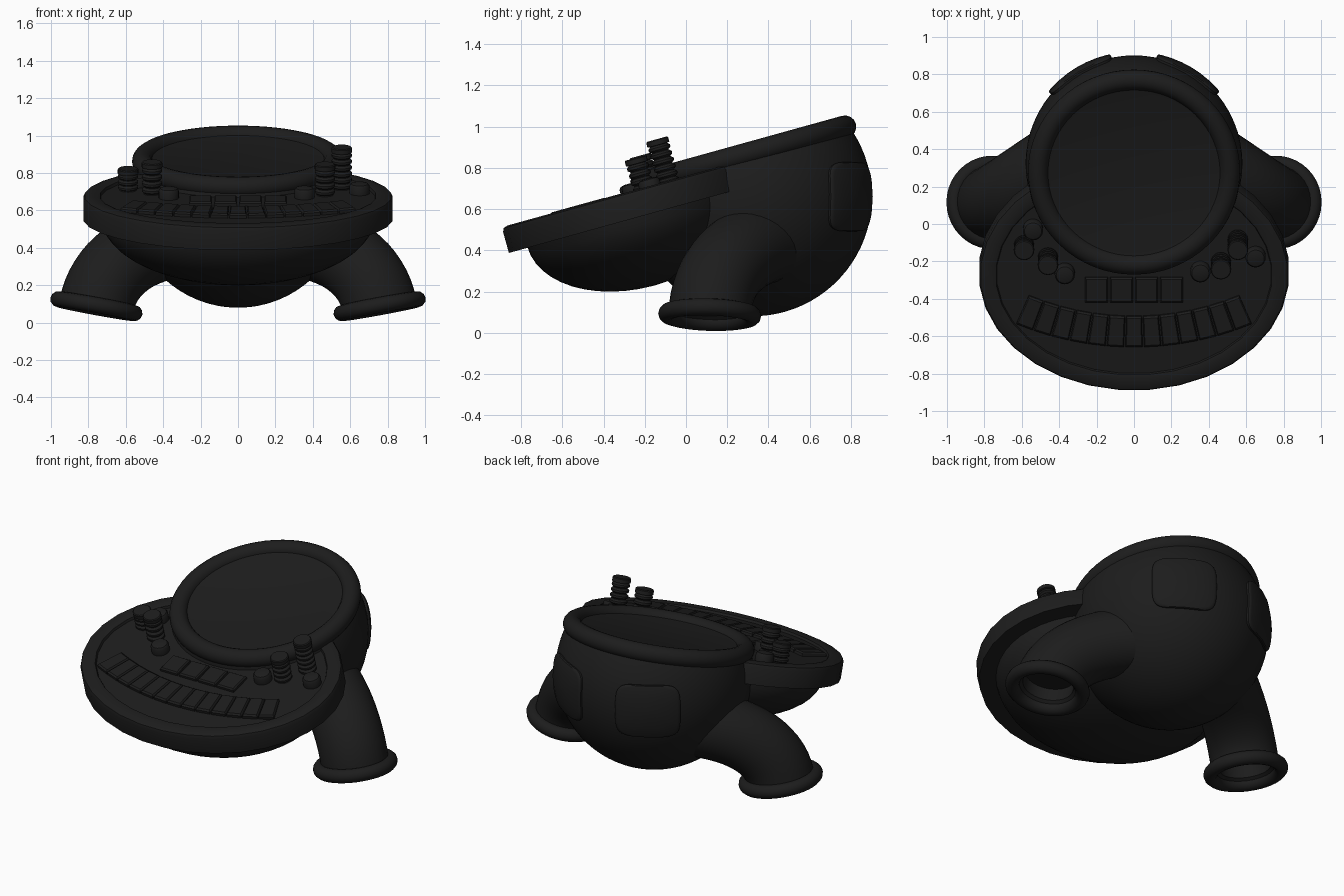
import bpy, bmesh, math
from mathutils import Vector, Matrix

if "Cube" in bpy.data.objects:
    bpy.data.objects.remove(bpy.data.objects["Cube"])

TILT = math.radians(15.5)
# Frame of the tilted console: local z = panel normal, origin = panel centre
FRAME = Matrix.Translation((0, -0.275, 0.684)) @ Matrix.Rotation(TILT, 4, 'X')
BALL = Vector((0, 0.322, 0.66))      # centre of the big bowl
BALL_R = 0.58
DISH_V, DISH_W = 0.58, 0.024         # rim centre in the console frame

black = bpy.data.materials.new("black")
black.diffuse_color = (0.012, 0.012, 0.012, 1)
black.use_nodes = True
black.node_tree.nodes["Principled BSDF"].inputs["Base Color"].default_value = black.diffuse_color


def finish(name, bm, matrix=None, angle=40):
    if matrix is not None:
        bm.transform(matrix)
    bmesh.ops.recalc_face_normals(bm, faces=bm.faces[:])
    me = bpy.data.meshes.new(name)
    bm.to_mesh(me)
    bm.free()
    ob = bpy.data.objects.new(name, me)
    bpy.context.collection.objects.link(ob)
    me.materials.append(black)
    bpy.ops.object.select_all(action='DESELECT')
    ob.select_set(True)
    bpy.context.view_layer.objects.active = ob
    bpy.ops.object.shade_smooth_by_angle(angle=math.radians(angle))
    return ob


def loft(name, loops, matrix=None, angle=40, caps=(True, True), closed=False):
    """Skin a list of equal-length closed loops."""
    bm = bmesh.new()
    rows = [[bm.verts.new(p) for p in lp] for lp in loops]
    n = len(rows[0])
    pairs = list(zip(rows, rows[1:])) + ([(rows[-1], rows[0])] if closed else [])
    for a, b in pairs:
        for i in range(n):
            j = (i + 1) % n
            bm.faces.new((a[i], a[j], b[j], b[i]))
    if not closed:
        if caps[0]:
            bm.faces.new(rows[0])
        if caps[1]:
            bm.faces.new(rows[-1])
    return finish(name, bm, matrix, angle)


def ellipse(a, b, w, n, phase=0.0):
    return [(a * math.cos(2 * math.pi * (i + phase) / n),
             b * math.sin(2 * math.pi * (i + phase) / n), w) for i in range(n)]


def lathe(name, profile, matrix, n=24, angle=40):
    return loft(name, [ellipse(r, r, w, n) for r, w in profile], matrix, angle)


def torus(name, R, r, matrix, n=64, m=16):
    prof = [(R + r * math.cos(2 * math.pi * k / m), r * math.sin(2 * math.pi * k / m)) for k in range(m)]
    return loft(name, [ellipse(q, q, w, n) for q, w in prof], matrix, closed=True)


def on_panel(u, y, w=-0.02):
    """Matrix on the tilted panel at world x = u and world y of the panel surface."""
    return FRAME @ Matrix.Translation((u, (y + 0.275) / math.cos(TILT), w))


# Console deck: elliptical slab with raised rim and recessed panel
A, B = 0.83, 0.645
deck = [(0.09, -0.13), (0.0, -0.13), (0.0, -0.025), (0.008, -0.007), (0.03, 0.0),
        (0.075, 0.0), (0.09, -0.005), (0.095, -0.02)]
loft("console_deck", [ellipse(A - o, B - o, w, 32, 0.5) for o, w in deck], FRAME)

# Half-ellipsoid belly under the deck
belly = []
for k in range(13):
    t = math.radians(89) * k / 12
    belly.append(ellipse(0.73 * math.cos(t), 0.548 * math.cos(t), -0.125 - 0.346 * math.sin(t), 48))
loft("console_belly", belly, FRAME)

# Main bowl: sphere cut along the plane of the rim
bm = bmesh.new()
bmesh.ops.create_uvsphere(bm, u_segments=64, v_segments=40, radius=BALL_R)
bm.transform(Matrix.Translation(BALL) @ Matrix.Rotation(TILT, 4, 'X'))
res = bmesh.ops.bisect_plane(bm, geom=bm.verts[:] + bm.edges[:] + bm.faces[:],
                             plane_co=FRAME @ Vector((0, DISH_V, DISH_W)),
                             plane_no=FRAME.to_3x3() @ Vector((0, 0, 1)), clear_outer=True)
bmesh.ops.holes_fill(bm, edges=[e for e in bm.edges if e.is_boundary], sides=0)
finish("main_bowl", bm)

# Round rim and the flat screen inside it
dish = FRAME @ Matrix.Translation((0, DISH_V, DISH_W))
torus("bowl_rim", 0.512, 0.055, dish)
lathe("screen_disc", [(0.475, -0.02), (0.475, 0.02), (0.445, 0.012)], dish, 64)

# Two rounded-square plates on the back of the bowl
def plate(name, azimuth):
    loops = []
    for s, r in ((1, 0.565), (1, 0.592), (0.97, 0.598), (0.9, 0.6), (0.6, 0.6), (0.3, 0.6), (0.05, 0.6)):
        lp = []
        for i in range(40):
            c, d = math.cos(2 * math.pi * i / 40), math.sin(2 * math.pi * i / 40)
            x = math.copysign(abs(c) ** 0.4, c) * s
            y = math.copysign(abs(d) ** 0.4, d) * s
            az, el = azimuth + x * math.radians(19), y * math.radians(16.5)
            lp.append(BALL + r * Vector((math.sin(az) * math.cos(el), math.cos(az) * math.cos(el), math.sin(el))))
        loops.append(lp)
    loft(name, loops)


# Curved pipe leg with flanged, hollow foot
def leg(name, s):
    p = [Vector(q) for q in ((0.757, 0.115, 0.088), (0.72, 0.121, 0.285), (0.55, 0.25, 0.43), (0.24, 0.45, 0.45))]
    side = Vector((0.56, 0.83, 0))
    loops = []
    for k in range(17):
        t = k / 16
        c = (1 - t) ** 3 * p[0] + 3 * t * (1 - t) ** 2 * p[1] + 3 * t * t * (1 - t) * p[2] + t ** 3 * p[3]
        d = ((1 - t) ** 2 * (p[1] - p[0]) + 2 * t * (1 - t) * (p[2] - p[1]) + t * t * (p[3] - p[2])).normalized()
        u = (side - d * side.dot(d)).normalized()
        v = d.cross(u)
        lp = []
        for i in range(32):
            a = 2 * math.pi * i / 32
            q = c + 0.2 * (u * math.cos(a) + v * math.sin(a))
            lp.append((q.x * s, q.y, q.z))
        loops.append(lp)
    loft(name, loops, caps=(False, True))
    axis = Vector((-0.18 * s, 0.03, 0.98)).normalized()
    m = Matrix.Translation((p[0].x * s, p[0].y, p[0].z)) @ axis.to_track_quat('Z', 'Y').to_matrix().to_4x4()
    torus(name + "_flange", 0.208, 0.042, m, 40, 12)
    # inner sleeve and its end wall
    loft(name + "_sleeve", [ellipse(r, r, w, 32) for r, w in ((0.175, 0), (0.15, 0.02), (0.15, 0.1))],
         m, caps=(False, True))


for s, tag in ((-1, "left"), (1, "right")):
    leg(tag + "_leg", s)
    plate(tag + "_back_plate", s * math.radians(31))


# Keys: bevelled blocks on the panel
def block(name, corners, lo, hi, matrix):
    cx = sum(c[0] for c in corners) / 4
    cy = sum(c[1] for c in corners) / 4
    ring = lambda f, w: [(cx + (x - cx) * f, cy + (y - cy) * f, w) for x, y in corners]
    loft(name, [ring(1, lo), ring(1, hi - 0.008), ring(0.88, hi)], matrix, 20)


KEYS, R_OUT, R_IN, STEP = 13, 1.6, 1.43, 0.0625
centre_v = (-0.66 + 0.275) / math.cos(TILT) + R_OUT
for i in range(KEYS):
    a0 = (i - KEYS / 2 + 0.04) * STEP
    a1 = a0 + STEP * 0.92
    pts = [(r * math.sin(a), centre_v - r * math.cos(a)) for r, a in
           ((R_OUT, a0), (R_OUT, a1), (R_IN, a1), (R_IN, a0))]
    block("curved_key", pts, -0.03, 0.004, FRAME)
for i in range(4):
    x0 = -0.262 + i * 0.134
    block("square_key", [(x0, -0.07), (x0 + 0.122, -0.07), (x0 + 0.122, 0.07), (x0, 0.07)],
          -0.01, 0.022, on_panel(0, -0.355))

# Ribbed posts (x, y at base, height)
for x, y, h in ((0.555, -0.085, 0.21), (0.465, -0.205, 0.15), (-0.46, -0.18, 0.155), (-0.588, -0.115, 0.1)):
    prof = [(0.045, 0)]
    ribs = max(2, round(h / 0.035))
    pitch = (h + 0.02 - 0.03) / ribs
    for k in range(ribs):
        w = k * pitch
        prof += [(0.042, w + 0.003), (0.054, w + pitch * 0.35), (0.054, w + pitch * 0.7), (0.042, w + pitch)]
    prof += [(0.055, h - 0.008), (0.055, h + 0.015), (0.05, h + 0.02)]
    lathe("ribbed_post", prof, on_panel(x, y), 20)

# Low round buttons
for x, y in ((-0.54, -0.03), (-0.37, -0.265), (0.355, -0.255), (0.65, -0.175)):
    lathe("round_button", [(0.054, 0), (0.054, 0.04), (0.046, 0.052), (0.025, 0.058)], on_panel(x, y), 20)
